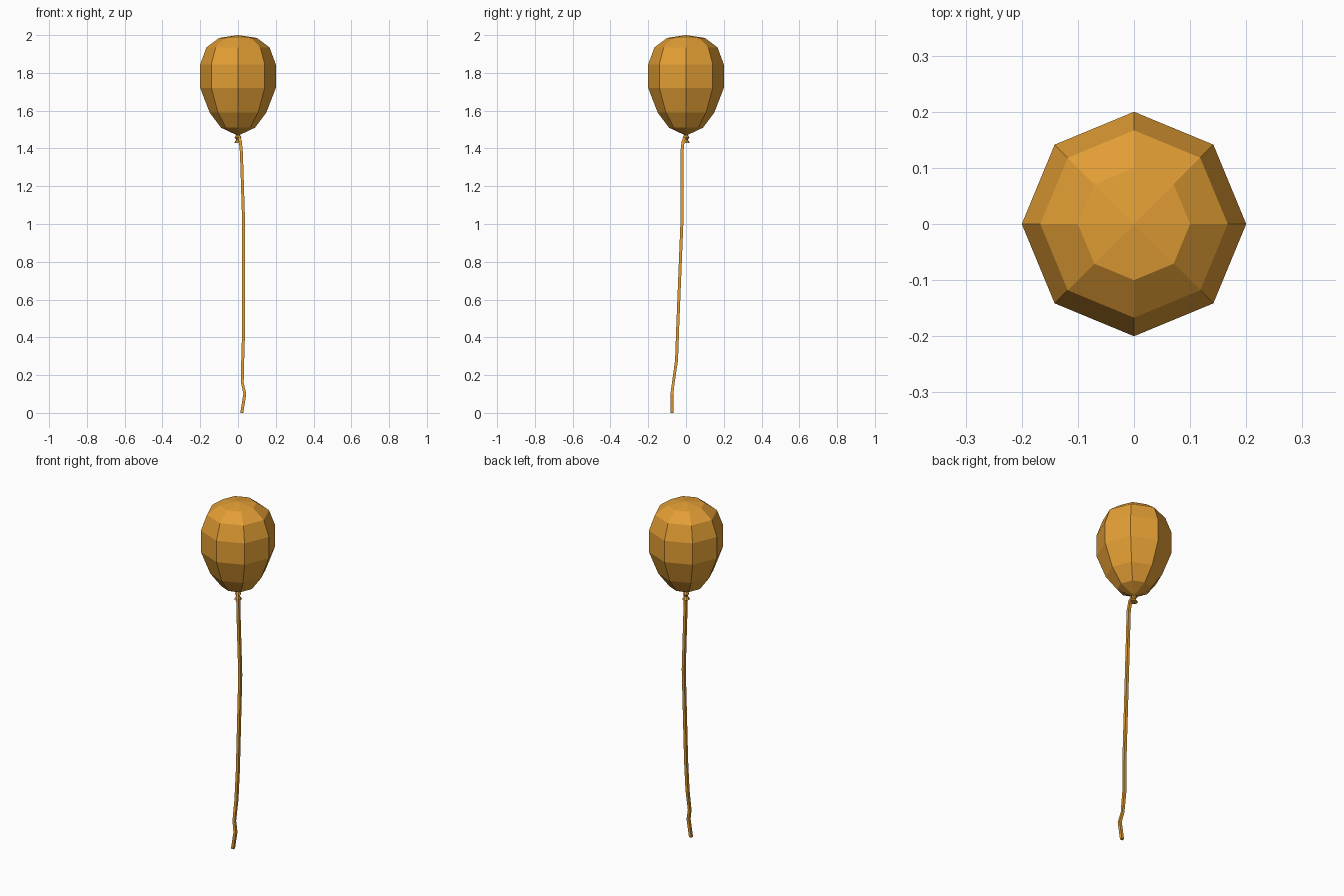
import bpy, bmesh, math

cube = bpy.data.objects.get("Cube")
if cube:
    bpy.data.objects.remove(cube, do_unlink=True)

amber = bpy.data.materials.new("amber")
amber.use_nodes = True
colour = (0.76, 0.34, 0.035, 1)
amber.diffuse_color = colour
amber.node_tree.nodes["Principled BSDF"].inputs["Base Color"].default_value = colour


def loft(name, rings, sides, turn=0.0):
    """Join horizontal rings (x, y, z, radius) into a closed flat-shaded tube."""
    bm = bmesh.new()
    loops = []
    for x, y, z, r in rings:
        angles = [turn + math.tau * i / sides for i in range(sides)]
        loops.append([bm.verts.new((x + r * math.cos(a), y + r * math.sin(a), z))
                      for a in angles])
    for low, high in zip(loops, loops[1:]):
        for i in range(sides):
            j = (i + 1) % sides
            bm.faces.new((low[i], low[j], high[j], high[i]))
    bm.faces.new(loops[0][::-1])
    bm.faces.new(loops[-1])
    bmesh.ops.remove_doubles(bm, verts=bm.verts, dist=0.0001)
    bmesh.ops.recalc_face_normals(bm, faces=bm.faces)
    mesh = bpy.data.meshes.new(name)
    bm.to_mesh(mesh)
    bm.free()
    mesh.materials.append(amber)
    obj = bpy.data.objects.new(name, mesh)
    bpy.context.collection.objects.link(obj)
    return obj


# Balloon body: eight-sided, egg-shaped, tapering to the neck
profile = [(0.01, 1.472), (0.09, 1.51), (0.15, 1.59), (0.2, 1.72),
           (0.2, 1.845), (0.167, 1.935), (0.1, 1.985), (0.00001, 2.0)]
loft("balloon", [(0, 0, z, r) for r, z in profile], 8)

# Tied neck and flared lip
knot = [(0.021, 1.428), (0.009, 1.447), (0.018, 1.458), (0.008, 1.475)]
loft("knot", [(0, 0, z, r) for r, z in knot], 8)

# Slightly wandering string, hanging from the knot to the ground
string = [(0.02, -0.075, 0, 0.011), (0.036, -0.075, 0.1, 0.011),
          (0.023, -0.067, 0.16, 0.010), (0.025, -0.05, 0.28, 0.011),
          (0.03, -0.044, 0.45, 0.011), (0.03, -0.022, 1.0, 0.011),
          (0.018, -0.022, 1.38, 0.011), (0.012, -0.015, 1.44, 0.011),
          (0.003, -0.003, 1.466, 0.011)]
loft("string", string, 4, math.pi / 4)
